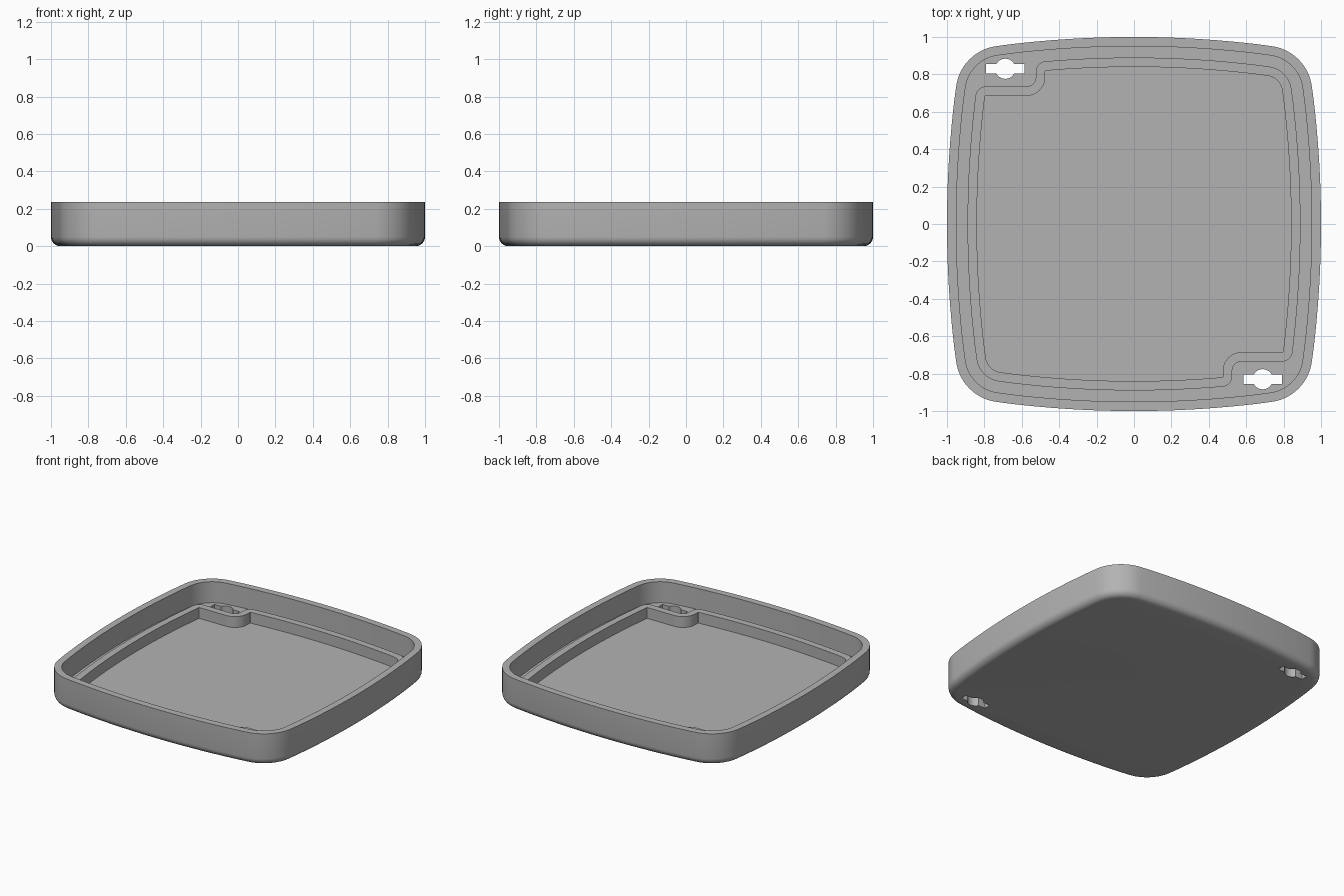
import bpy, bmesh
from math import sin, cos, pi, sqrt, atan2

if "Cube" in bpy.data.objects:
    bpy.data.objects.remove(bpy.data.objects["Cube"], do_unlink=True)

BOW, CORNER, MID = 5.6, 0.25, 0.703   # side arc radius, corner radius, corner centre
HEIGHT, LEDGE, RIDGE, FLOOR = 0.235, 0.08, 0.12, 0.04

grey = bpy.data.materials.new("plain grey")
grey.use_nodes = True
grey.diffuse_color = (0.45, 0.45, 0.45, 1)
grey.node_tree.nodes["Principled BSDF"].inputs["Base Color"].default_value = grey.diffuse_color


def side(t, d):
    """Distance of the bowed side from the centre, inset by d."""
    return 1 - BOW + sqrt((BOW - d) ** 2 - t * t)


def arc(cx, cy, r, a, b, n=10):
    return [(cx + r * cos(a + (b - a) * i / n), cy + r * sin(a + (b - a) * i / n))
            for i in range(n + 1)]


def span(a, b, n=10):
    return [a + (b - a) * i / n for i in range(n)]


def outline(d, notched):
    """Bowed square inset by d; notches step around the two mounting holes."""
    lean = atan2(MID, MID + BOW - 1)
    edge = MID + (CORNER - d) * sin(lean)
    pts = [(side(t, d), t) for t in span(0, edge)]
    pts += arc(MID, MID, CORNER - d, lean, pi / 2 - lean, 16)
    if notched:
        e, f = d - 0.11, 0.055
        top = side(0.47, 0.11) - f
        left = f - side(0.68, 0.11)
        pts += [(t, side(t, d)) for t in span(edge, -0.47, 16)[1:]]
        pts += arc(-0.47, top, f - e, pi / 2, pi)
        pts += arc(-0.575, 0.785, 0.05 + e, 0, -pi / 2)
        pts += arc(left, 0.68, f - e, pi / 2, pi)
        pts += [(-side(t, d), t) for t in span(0.68, 0)[1:]]
    else:
        pts += [(t, side(t, d)) for t in span(edge, -edge, 20)[1:]]
        pts += arc(-MID, MID, CORNER - d, pi / 2 + lean, pi - lean, 16)
        pts += [(-side(t, d), t) for t in span(edge, 0)[1:]]
    return pts + [(-x, -y) for x, y in pts]


def loft(name, rings, closed=False):
    """Join stacked (points, z) rings; cap the ends unless closed."""
    bm = bmesh.new()
    loops = [[bm.verts.new((x, y, z)) for x, y in pts] for pts, z in rings]
    pairs = list(zip(loops, loops[1:])) + ([(loops[-1], loops[0])] if closed else [])
    for a, b in pairs:
        for i in range(len(a)):
            j = (i + 1) % len(a)
            bm.faces.new((a[i], a[j], b[j], b[i]))
    if not closed:
        bm.faces.new(loops[0][::-1])
        bm.faces.new(loops[-1])
    bmesh.ops.recalc_face_normals(bm, faces=bm.faces)
    mesh = bpy.data.meshes.new(name)
    bm.to_mesh(mesh)
    bm.free()
    mesh.materials.append(grey)
    obj = bpy.data.objects.new(name, mesh)
    bpy.context.collection.objects.link(obj)
    return obj


def activate(obj):
    bpy.ops.object.select_all(action="DESELECT")
    obj.select_set(True)
    bpy.context.view_layer.objects.active = obj


def cut(obj, cutter):
    activate(obj)
    mod = obj.modifiers.new("cut", "BOOLEAN")
    mod.operation, mod.solver, mod.object = "DIFFERENCE", "EXACT", cutter
    bpy.ops.object.modifier_apply(modifier=mod.name)
    bpy.data.objects.remove(cutter, do_unlink=True)


# Tray shell: rounded bottom edge, upright wall, flat rim, recessed ledge
rings = [(outline(0.05 * (1 - sin(a)), False), 0.05 * (1 - cos(a)))
         for a in span(0, pi / 2, 6) + [pi / 2]]
rings += [(outline(0, False), HEIGHT), (outline(0.05, False), HEIGHT),
          (outline(0.05, False), LEDGE)]
tray = loft("tray", rings)

# Sunken floor
well = outline(0.135, True)
cut(tray, loft("well_cutter", [(well, FLOOR), (well, 0.2)]))

# Mounting holes: a round hole with a slot across it
for s in (1, -1):
    cx, cy, w, h, r = -0.688 * s, 0.83 * s, 0.103, 0.025, 0.054
    a = atan2(h, sqrt(r * r - h * h))
    key = [(cx + w, cy - h), (cx + w, cy + h)] + arc(cx, cy, r, a, pi - a)
    key += [(cx - w, cy + h), (cx - w, cy - h)] + arc(cx, cy, r, pi + a, 2 * pi - a)
    cut(tray, loft("hole_cutter", [(key, -0.1), (key, 0.2)]))

# Raised ridge around the sunken floor
inner, outer = outline(0.16, True), outline(0.11, True)
ridge = loft("ridge", [(outer, FLOOR), (outer, RIDGE), (inner, RIDGE), (inner, FLOOR)], True)

for obj in (tray, ridge):
    activate(obj)
    bpy.ops.object.shade_smooth_by_angle(angle=0.5)
